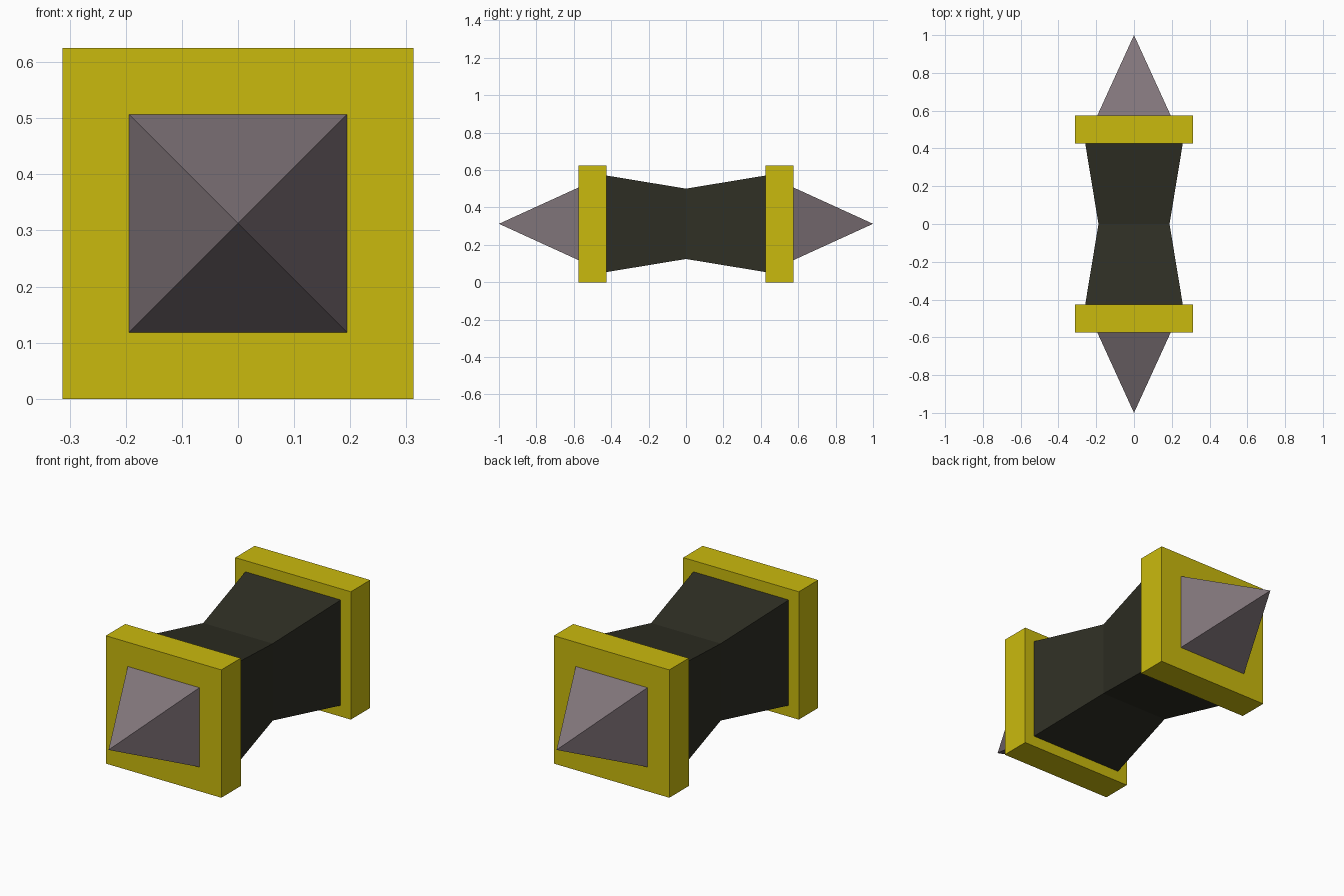
import bpy, bmesh

if "Cube" in bpy.data.objects:
    bpy.data.objects.remove(bpy.data.objects["Cube"])

CZ = 0.3125  # height of the long axis


def material(name, rgb):
    m = bpy.data.materials.new(name)
    m.diffuse_color = (*rgb, 1)
    m.use_nodes = True
    m.node_tree.nodes["Principled BSDF"].inputs["Base Color"].default_value = m.diffuse_color
    return m


gold = material("yellow_gold", (0.59, 0.49, 0.004))
dark = material("dark_olive", (0.028, 0.028, 0.018))
steel = material("mauve_grey", (0.22, 0.178, 0.195))


def square_loft(name, sections, mat):
    """Flat-faced body along y from (y, half width) square sections; half width 0 makes a tip."""
    bm = bmesh.new()
    rings = []
    for y, r in sections:
        corners = [(-1, -1), (1, -1), (1, 1), (-1, 1)] if r else [(0, 0)]
        rings.append([bm.verts.new((a * r, y, CZ + b * r)) for a, b in corners])
    for p, q in zip(rings, rings[1:]):
        for i in range(4):
            j = (i + 1) % 4
            if len(q) == 1:
                bm.faces.new((p[i], p[j], q[0]))
            else:
                bm.faces.new((p[i], p[j], q[j], q[i]))
    for ring in (rings[0], rings[-1]):
        if len(ring) == 4:
            bm.faces.new(ring)
    bmesh.ops.recalc_face_normals(bm, faces=bm.faces)
    me = bpy.data.meshes.new(name)
    bm.to_mesh(me)
    bm.free()
    me.materials.append(mat)
    ob = bpy.data.objects.new(name, me)
    bpy.context.collection.objects.link(ob)
    return ob


# Waisted handle
square_loft("handle", [(-0.425, 0.258), (0, 0.188), (0.425, 0.258)], dark)

# Square end plate and pointed spike at each end
for side, s in (("front", -1), ("back", 1)):
    square_loft(side + "_plate", [(s * 0.425, 0.3125), (s * 0.575, 0.3125)], gold)
    square_loft(side + "_spike", [(s * 0.575, 0.194), (s * 1.0, 0)], steel)
